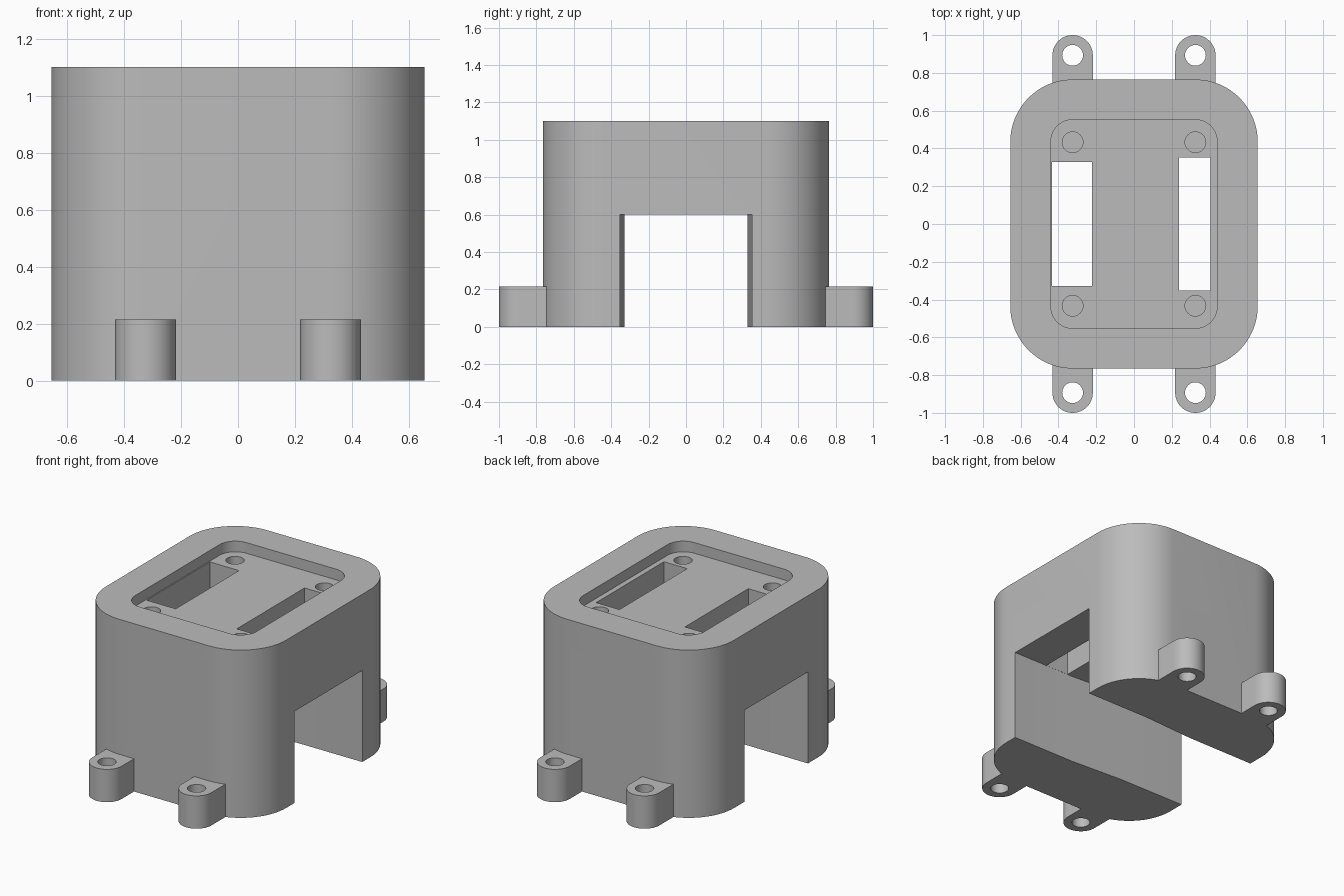
import bpy, bmesh, math

if "Cube" in bpy.data.objects:
    bpy.data.objects.remove(bpy.data.objects["Cube"])

grey = bpy.data.materials.new("grey_plastic")
grey.diffuse_color = (0.5, 0.5, 0.5, 1)
grey.use_nodes = True
grey.node_tree.nodes["Principled BSDF"].inputs["Base Color"].default_value = grey.diffuse_color


def prism(name, outline, z0, z1):
    """Extrude a closed xy outline from z0 to z1."""
    bm = bmesh.new()
    face = bm.faces.new([bm.verts.new((x, y, z0)) for x, y in outline])
    top = bmesh.ops.extrude_face_region(bm, geom=[face])["geom"]
    bmesh.ops.translate(bm, vec=(0, 0, z1 - z0),
                        verts=[v for v in top if isinstance(v, bmesh.types.BMVert)])
    bmesh.ops.recalc_face_normals(bm, faces=bm.faces)
    mesh = bpy.data.meshes.new(name)
    bm.to_mesh(mesh)
    bm.free()
    mesh.materials.append(grey)
    ob = bpy.data.objects.new(name, mesh)
    bpy.context.collection.objects.link(ob)
    return ob


def arc(cx, cy, r, a0, a1, n):
    return [(cx + r * math.cos(math.radians(a0 + (a1 - a0) * i / n)),
             cy + r * math.sin(math.radians(a0 + (a1 - a0) * i / n))) for i in range(n + 1)]


def rounded(hx, hy, r, n=16):
    pts = []
    for i, (sx, sy) in enumerate([(1, 1), (-1, 1), (-1, -1), (1, -1)]):
        pts += arc(sx * (hx - r), sy * (hy - r), r, 90 * i, 90 * i + 90, n)
    return pts


def box(x0, x1, y0, y1):
    return [(x0, y0), (x1, y0), (x1, y1), (x0, y1)]


def circle(x, y, r):
    return arc(x, y, r, 0, 360, 32)[:-1]


def combine(target, tool, operation):
    """Apply one boolean and discard the tool."""
    mod = target.modifiers.new("boolean", "BOOLEAN")
    mod.operation, mod.solver, mod.object = operation, "EXACT", tool
    bpy.context.view_layer.objects.active = target
    bpy.ops.object.modifier_apply(modifier=mod.name)
    bpy.data.objects.remove(tool)


# Rounded housing
body = prism("housing", rounded(0.655, 0.765, 0.33), 0, 1.1)

# Mounting lugs with rounded ends
for sx in (-1, 1):
    for sy in (-1, 1):
        cx, cy = sx * 0.325, sy * 0.893
        lug = arc(cx, cy, 0.107, 0, 180 * sy, 24) + [(cx - 0.107, sy * 0.55), (cx + 0.107, sy * 0.55)]
        combine(body, prism("lug", lug, 0, 0.215), "UNION")

# Slightly widening channel through the sides
half = [(-0.7, 0.328), (-0.17, 0.33), (0.2, 0.352), (0.7, 0.352)]
channel = [(x, -y) for x, y in half] + half[::-1]
combine(body, prism("channel_cutter", channel, -0.1, 0.6), "DIFFERENCE")

# Shallow tray in the top, then two slots down to the channel
combine(body, prism("tray_cutter", rounded(0.44, 0.552, 0.115), 1.03, 1.2), "DIFFERENCE")
combine(body, prism("slot_cutter", box(-0.433, -0.222, -0.328, 0.328), 0.5, 1.2), "DIFFERENCE")
combine(body, prism("slot_cutter", box(0.237, 0.406, -0.351, 0.351), 0.5, 1.2), "DIFFERENCE")

# Blind screw holes in the tray and through holes in the lugs
for sx in (-1, 1):
    for sy in (-1, 1):
        combine(body, prism("hole_cutter", circle(sx * 0.325, sy * 0.433, 0.055), 0.8, 1.2), "DIFFERENCE")
        combine(body, prism("hole_cutter", circle(sx * 0.325, sy * 0.893, 0.055), -0.1, 0.4), "DIFFERENCE")

# Smooth curved walls, keep hard edges
body.select_set(True)
bpy.context.view_layer.objects.active = body
bpy.ops.object.shade_smooth_by_angle(angle=math.radians(30))
